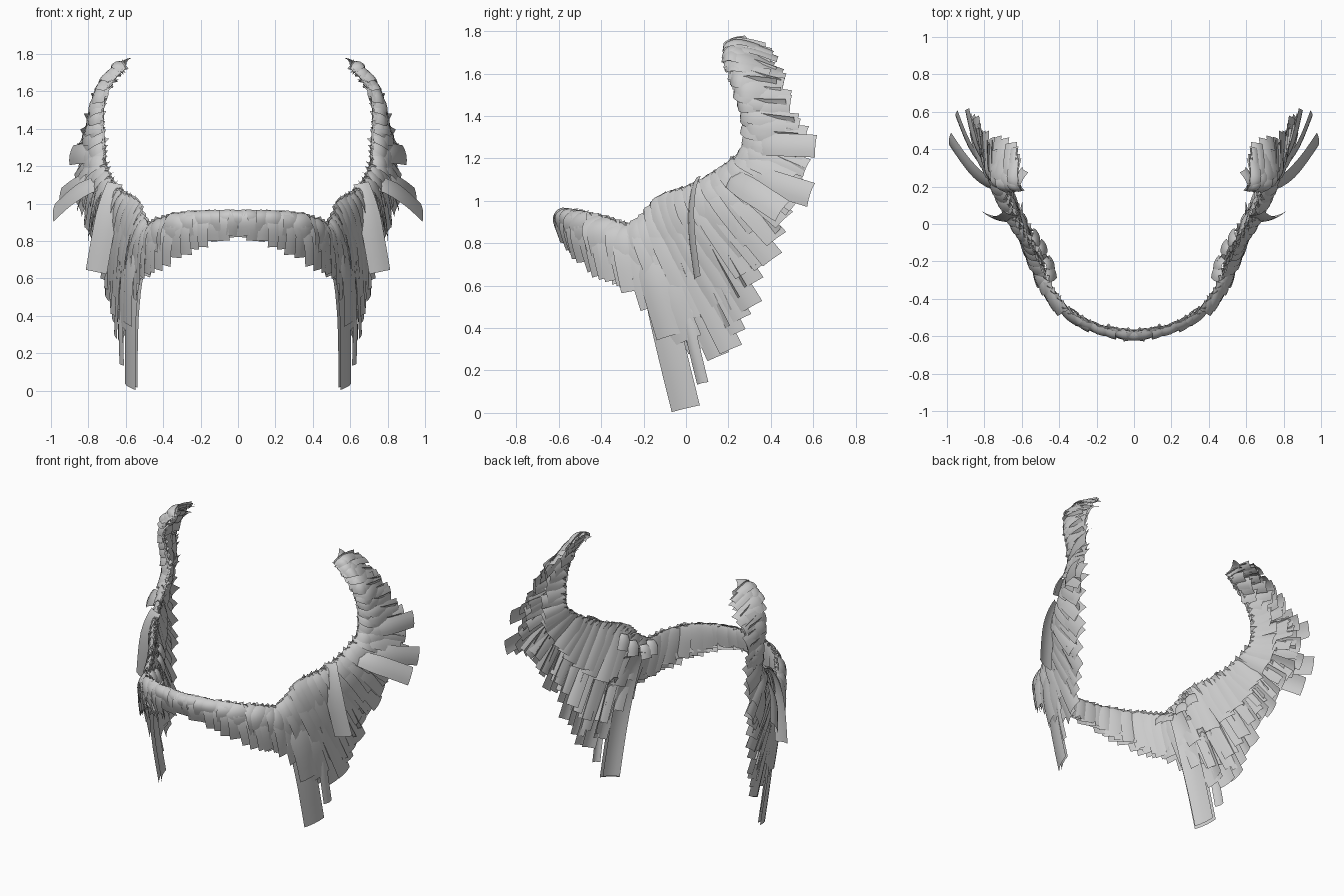
import bpy, bmesh, math, random
from mathutils import Vector, Matrix

if "Cube" in bpy.data.objects:
    bpy.data.objects.remove(bpy.data.objects["Cube"])

random.seed(4)

# Guide feathers along the right half: root, tip, width
KEYS = [
    ((0.00, -.572, .965), (0.00, -.58, .82), .12),
    ((0.17, -.55, .965), (0.17, -.555, .79), .12),
    ((0.31, -.49, .95), (0.33, -.48, .72), .13),
    ((0.41, -.39, .92), (0.47, -.36, .64), .13),
    ((0.47, -.28, .885), (0.54, -.235, .57), .12),
    ((0.50, -.19, .94), (0.61, .06, .30), .12),
    ((0.54, -.12, 1.03), (0.65, .18, .31), .11),
    ((0.60, -.02, 1.06), (0.69, .28, .44), .11),
    ((0.65, .07, 1.10), (0.75, .38, .63), .11),
    ((0.685, .17, 1.16), (0.82, .46, .83), .11),
    ((0.71, .26, 1.23), (0.88, .56, 1.06), .11),
    ((0.71, .28, 1.30), (0.86, .58, 1.27), .10),
    ((0.72, .265, 1.42), (0.83, .52, 1.40), .10),
    ((0.715, .225, 1.55), (0.78, .475, 1.51), .10),
    ((0.66, .175, 1.67), (0.69, .44, 1.63), .09),
    ((0.605, .175, 1.72), (0.63, .41, 1.715), .06),
]


def sample(t):
    """Interpolate the guide feathers; also gives the root line direction."""
    i = min(int(t), len(KEYS) - 2)
    f = t - i
    a, b = KEYS[i], KEYS[i + 1]
    root = Vector(a[0]).lerp(Vector(b[0]), f)
    tip = Vector(a[1]).lerp(Vector(b[1]), f)
    lo, hi = max(i - (f < .5), 0), min(i + 1 + (f > .5), len(KEYS) - 1)
    along = (Vector(KEYS[hi][0]) - Vector(KEYS[lo][0])).normalized()
    return root, tip, a[2] + (b[2] - a[2]) * f, along


def feather(bm, root, tip, width, normal, bulge=.02, camber=.01, tilt=0.0):
    """Curved blunt strip from root to tip."""
    d = (tip - root).normalized()
    n = (normal - d * normal.dot(d)).normalized()
    arch = n                                    # bend direction stays untwisted
    n = Matrix.Rotation(tilt, 3, d) @ n
    side = d.cross(n)
    rows = []
    for i in range(9):
        u = (i / 8) ** 1.4
        w = width * .5 * (.7 + .3 * math.sin(math.pi * min(u * 1.1, .6)))
        c = root.lerp(tip, u) + arch * bulge * math.sin(math.pi * u ** .7)
        rows.append([bm.verts.new(c + side * w * v - n * camber * v * v)
                     for v in (-1, -.5, 0, .5, 1)])
    for a, b in zip(rows, rows[1:]):
        for k in range(4):
            bm.faces.new((a[k], b[k], b[k + 1], a[k + 1]))


def finish(name, bm):
    me = bpy.data.meshes.new(name)
    bm.to_mesh(me)
    bm.free()
    for p in me.polygons:
        p.use_smooth = True
    ob = bpy.data.objects.new(name, me)
    bpy.context.collection.objects.link(ob)
    ob.modifiers.new("mirror", 'MIRROR')
    return ob


def row(name, t0, t1, count, length, offset, inside=False, jitter=.07,
        bulge=.02, tilt=-.3):
    """A line of overlapping feathers; a negative bulge follows the outer curve."""
    bm = bmesh.new()
    for i in range(count):
        t = t0 + (t1 - t0) * i / (count - 1)
        root, tip, width, along = sample(t)
        n = (tip - root).cross(along).normalized()
        if inside:
            n = -n
        span = tip - root
        r = root + n * offset * .4
        k = length * (1 + random.uniform(-jitter, jitter * .6))
        e = root + span * k + n * offset + along * random.uniform(-.5, .5) * jitter * .5
        feather(bm, r, e, width * random.uniform(.85, 1.08), n, bulge,
                tilt=tilt * (-1 if inside else 1) + random.uniform(-.15, .15))
    return finish(name, bm)


# Brow band: outer and inner scales
row("band_outer_feathers", 0, 4.3, 15, 1.0, .006, bulge=.035, jitter=.06, tilt=-.2)
row("band_upper_scales", .15, 4.3, 14, .66, .022, bulge=.033, jitter=.06, tilt=-.2)
row("band_inner_feathers", 0, 4.3, 14, .9, .004, inside=True, bulge=.008, jitter=.05, tilt=-.1)

# Wings: long feathers, shorter coverts on top, and lining on the inside
row("wing_long_feathers", 5, 15, 27, 1.0, .0, bulge=.045, jitter=.11)
row("wing_middle_coverts", 4.7, 14.9, 26, .76, .022, bulge=.045, jitter=.12)
row("wing_short_coverts", 4.6, 14.8, 26, .5, .035, bulge=.035, jitter=.12)
row("wing_inner_lining", 4.8, 15, 26, .9, .004, inside=True, bulge=-.03, jitter=.12, tilt=-.2)
row("wing_inner_coverts", 4.6, 14.6, 24, .5, .006, inside=True, bulge=-.004, jitter=.12, tilt=-.2)

# Long hanging cheek feathers
bm = bmesh.new()
for r, t, w in [((.49, -.17, .86), (.585, -.005, .02), .15),
                ((.51, -.15, .80), (.62, .0, .34), .16),
                ((.50, -.19, .85), (.60, -.085, .36), .13),
                ((.55, -.02, .70), (.63, .075, .14), .06),
                ((.47, -.16, .84), (.57, .0, .03), .13)]:
    feather(bm, Vector(r), Vector(t), w, Vector((1, -.45, .1)), bulge=.05)
finish("cheek_feathers", bm)

# Loose feathers standing away from the wing
bm = bmesh.new()
for r, t, w, n in [((.66, .05, 1.11), (.76, .045, .635), .12, (.25, -1, 0)),
                   ((.74, .20, 1.11), (.99, .45, .955), .12, (.8, -.6, .5)),
                   ((.76, .28, 1.12), (.955, .585, 1.03), .12, (.85, -.5, .2)),
                   ((.76, .30, 1.26), (.90, .61, 1.26), .11, (.85, -.5, .2)),
                   ((.61, .19, 1.71), (.59, .29, 1.765), .06, (.8, -.2, .5))]:
    feather(bm, Vector(r), Vector(t), w, Vector(n), bulge=.035)
finish("loose_feathers", bm)

# Small tuft inside the corner between band and wing
bm = bmesh.new()
for r, t in [((.47, -.22, .87), (.43, -.20, .79)), ((.46, -.28, .88), (.42, -.25, .80)),
             ((.50, -.14, .92), (.47, -.11, .83)), ((.53, -.10, .97), (.51, -.05, .88))]:
    feather(bm, Vector(r), Vector(t), .08, Vector((-1, .4, .3)), bulge=.01)
finish("inner_tuft", bm)
